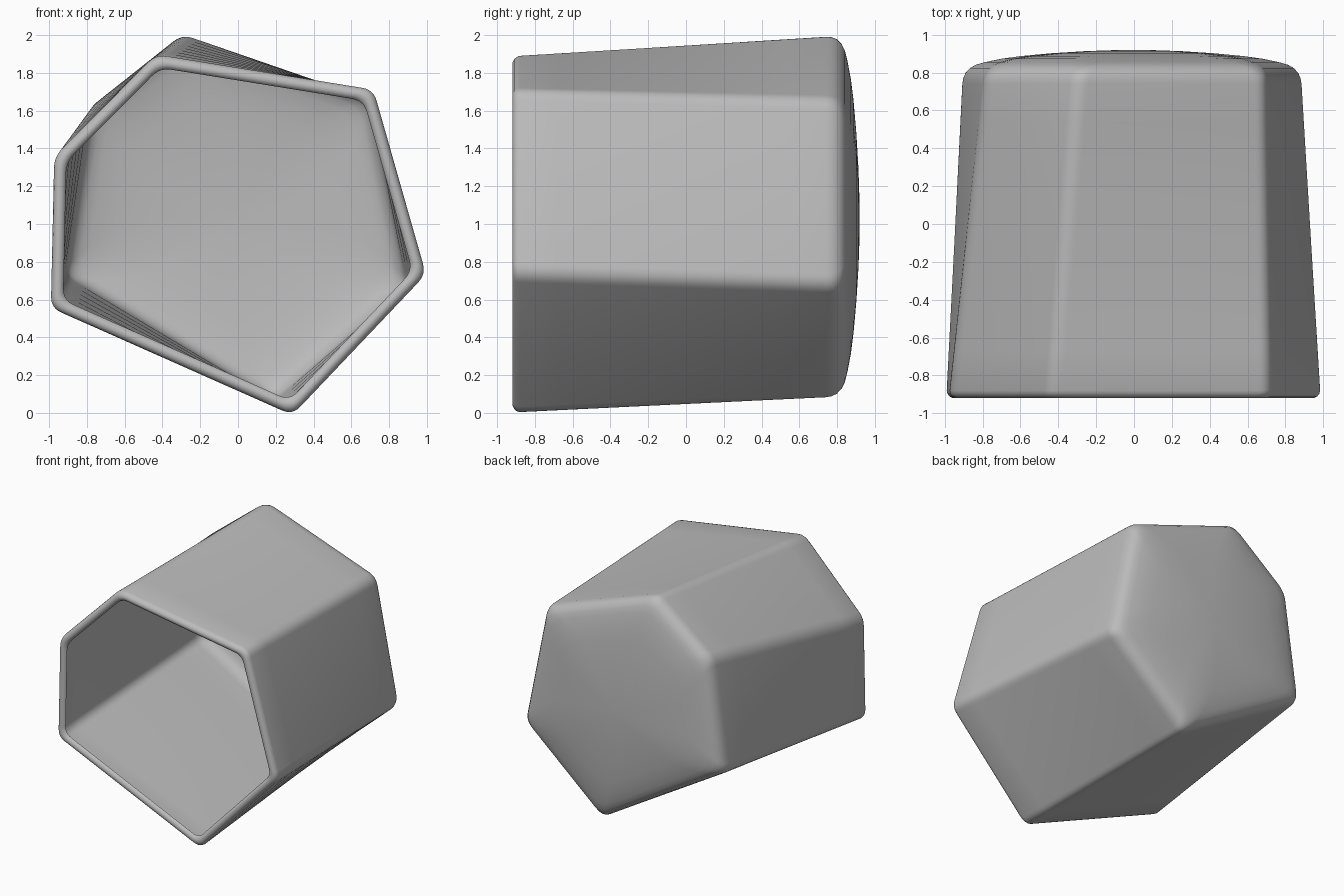
import bpy
import bmesh
from mathutils import Vector

cube = bpy.data.objects.get("Cube")
if cube:
    bpy.data.objects.remove(cube, do_unlink=True)

# Six corners (x, z) of the open front section and the tapered back section
FRONT = [(-.43, 1.88), (.705, 1.7), (.98, .74), (.285, .005), (-.975, .56), (-.96, 1.345)]
BACK = [(-.285, 1.99), (.68, 1.65), (.875, .68), (.19, .085), (-.895, .735), (-.77, 1.61)]
CENTRE = Vector((0, 1.02))
SEGMENTS = 6


def inset(points, d):
    """Move every edge of the outline inward by d."""
    result = []
    for i, p in enumerate(points):
        a = (p - points[i - 1]).normalized()
        b = (points[(i + 1) % len(points)] - p).normalized()
        na, nb = Vector((a.y, -a.x)), Vector((b.y, -b.x))
        result.append(p + (na + nb) * d / (1 + na.dot(nb)))
    return result


def section(y, depth=0.0, shrink=1.0, cut=.06):
    """Rounded outline at a given y, inset by depth and scaled to the centre."""
    t = (min(y, .8) + .92) / 1.72
    corners = [Vector(f).lerp(Vector(b), t) for f, b in zip(FRONT, BACK)]
    corners = inset([CENTRE + (c - CENTRE) * 1.018 for c in corners], depth)
    ring = []
    for i, p in enumerate(corners):
        a = p + (corners[i - 1] - p).normalized() * cut
        b = p + (corners[(i + 1) % len(corners)] - p).normalized() * cut
        for k in range(SEGMENTS + 1):
            s = k / SEGMENTS
            q = a.lerp(p, s).lerp(p.lerp(b, s), s)
            q = CENTRE + (q - CENTRE) * shrink
            ring.append(Vector((q.x, y, q.y)))
    return ring


# Single-skin profile: folded lip, straight wall, domed back that rounds off
LIP = [(.066, -.895), (.06, -.908), (.045, -.917), (.03, -.918), (.015, -.91), (.005, -.897), (0, -.88)]
DOME = [(1, .74, .06), (.996, .77, .06), (.985, .798, .065), (.962, .823, .08),
        (.93, .841, .1), (.88, .855, .14), (.79, .873, .2), (.68, .887, .26),
        (.5, .902, .32), (.3, .913, .35), (.1, .919, .35)]
WALL_STEPS = 8
rings = [section(y, d) for d, y in LIP]
rings += [section(-.88 + 1.62 * k / WALL_STEPS) for k in range(1, WALL_STEPS)]
rings += [section(y, 0, s, cut) for s, y, cut in DOME]

# Loft the rings into a cup that is open at the front
bm = bmesh.new()
loops = [[bm.verts.new(p) for p in ring] for ring in rings]
count = len(loops[0])
for lower, upper in zip(loops, loops[1:]):
    for i in range(count):
        j = (i + 1) % count
        bm.faces.new((lower[i], lower[j], upper[j], upper[i]))
bm.faces.new(loops[-1])
bmesh.ops.recalc_face_normals(bm, faces=bm.faces)
mesh = bpy.data.meshes.new("hollow_shell")
bm.to_mesh(mesh)
bm.free()
shell = bpy.data.objects.new("hollow_shell", mesh)
bpy.context.collection.objects.link(shell)

# Plain grey surface
grey = bpy.data.materials.new("plain_grey")
grey.use_nodes = True
grey.diffuse_color = (.5, .5, .5, 1)
grey.node_tree.nodes["Principled BSDF"].inputs["Base Color"].default_value = (.5, .5, .5, 1)
mesh.materials.append(grey)

bpy.context.view_layer.objects.active = shell
shell.select_set(True)
bpy.ops.object.shade_smooth_by_angle(angle=.9)
